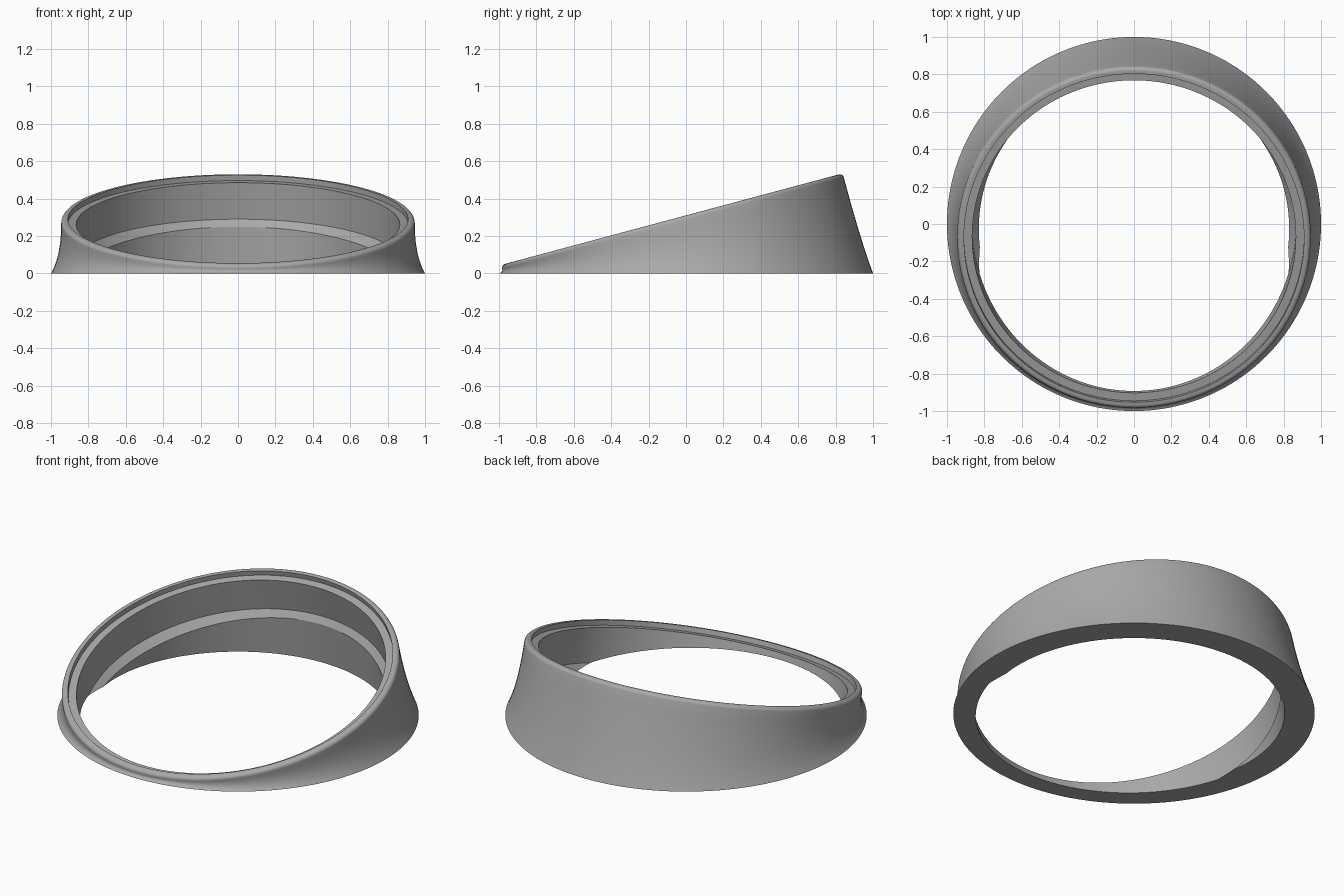
import bpy, bmesh
from math import cos, sin, pi, atan
from mathutils import Vector, Matrix

if "Cube" in bpy.data.objects:
    bpy.data.objects.remove(bpy.data.objects["Cube"])

SEGMENTS = 160
# frame of the tilted rim: its local z is the axis of the upper bore
TILT = Matrix.Translation((0, -0.075, 0.29)) @ Matrix.Rotation(atan(0.268), 4, 'X')
AXIS = TILT.to_3x3() @ Vector((0, 0, 1))

grey = bpy.data.materials.new("warm_grey")
grey.use_nodes = True
grey.diffuse_color = (0.4, 0.4, 0.4, 1)
grey.node_tree.nodes["Principled BSDF"].inputs["Base Color"].default_value = (0.4, 0.4, 0.4, 1)


def ring(radius, height, frame=Matrix()):
    """Circle of points in the given frame."""
    angles = [2 * pi * i / SEGMENTS for i in range(SEGMENTS)]
    return [frame @ Vector((radius * cos(a), radius * sin(a), height)) for a in angles]


def skin(name, rings):
    """Closed solid through a stack of rings."""
    bm = bmesh.new()
    rows = [[bm.verts.new(p) for p in r] for r in rings]
    for low, high in zip(rows, rows[1:]):
        for i in range(SEGMENTS):
            j = (i + 1) % SEGMENTS
            bm.faces.new((low[i], low[j], high[j], high[i]))
    bm.faces.new(rows[0][::-1])
    bm.faces.new(rows[-1])
    bmesh.ops.recalc_face_normals(bm, faces=bm.faces)
    mesh = bpy.data.meshes.new(name)
    bm.to_mesh(mesh)
    bm.free()
    mesh.materials.append(grey)
    obj = bpy.data.objects.new(name, mesh)
    bpy.context.collection.objects.link(obj)
    return obj


# outer wall: flared base swept up into the tilted rim
base = ring(1.0, 0)
neck = ring(0.945, -0.022, TILT)
control = [p - AXIS * (0.65 * p.z / AXIS.z) for p in neck]
STEPS = 10
wall = []
for k in range(STEPS + 1):
    t = k / STEPS
    wall.append([b * (1 - t) ** 2 + c * 2 * t * (1 - t) + n * t * t
                 for b, c, n in zip(base, control, neck)])
# rounded lip
lip = [ring(0.923 + 0.022 * cos(a), -0.022 + 0.022 * sin(a), TILT)
       for a in [pi / 2 * k / 6 for k in range(1, 7)]]
body = skin("tilted_ring", wall + lip)

# tilted cavity: lip recess, bore and sloping inner seat
seat_profile = [(0.74, -0.37), (0.82, -0.282), (0.865, -0.232), (0.865, -0.03),
                (0.909, -0.03), (0.909, 0.1)]
seat = skin("seat_cutter", [ring(r, h, TILT) for r, h in seat_profile])
# upright opening through the base
opening = skin("opening_cutter", [ring(0.84, -0.05), ring(0.797, 0.27)])

bpy.context.view_layer.objects.active = body
body.select_set(True)
for cutter in (seat, opening):
    cut = body.modifiers.new(cutter.name, 'BOOLEAN')
    cut.operation = 'DIFFERENCE'
    cut.solver = 'EXACT'
    cut.object = cutter
    bpy.ops.object.modifier_apply(modifier=cut.name)
    bpy.data.objects.remove(cutter)

bpy.ops.object.shade_smooth_by_angle(angle=0.5)
